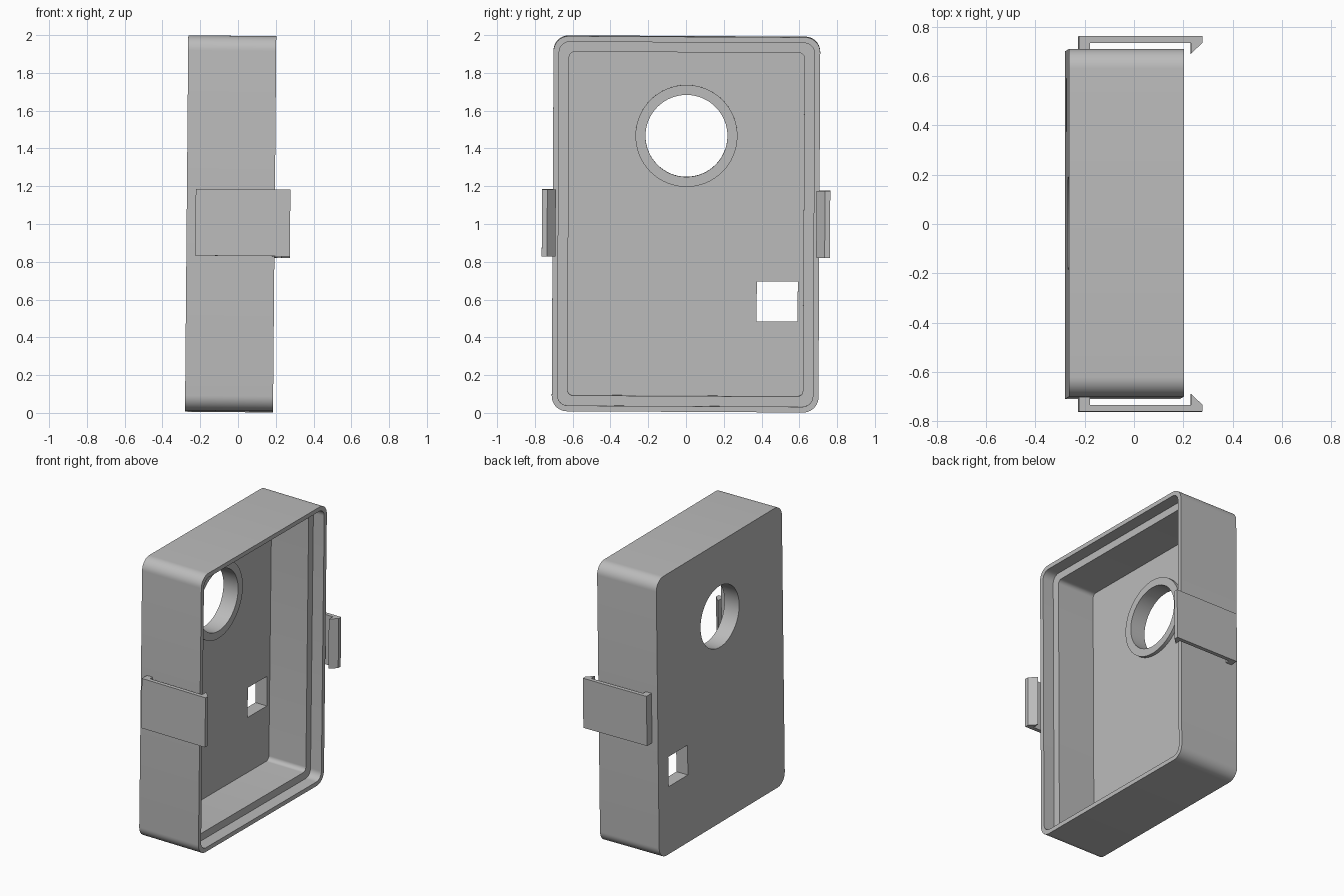
import bpy, bmesh, math
from mathutils import Matrix

if "Cube" in bpy.data.objects:
    bpy.data.objects.remove(bpy.data.objects["Cube"])

grey = bpy.data.materials.new("plain grey")
grey.use_nodes = True
grey.diffuse_color = (0.5, 0.5, 0.5, 1)
grey.node_tree.nodes["Principled BSDF"].inputs["Base Color"].default_value = (0.5, 0.5, 0.5, 1)

# The whole assembly leans very slightly
TILT = (Matrix.Translation((0, 0, 1)) @ Matrix.Rotation(math.radians(0.5), 4, 'Y')
        @ Matrix.Rotation(math.radians(-0.3), 4, 'X') @ Matrix.Translation((0, 0, -1)))

BACK, FRONT = -0.272, 0.194
FLOOR = BACK + 0.09
HOLE_Z, HOLE_R = 1.465, 0.217


def finish(bm, name):
    bmesh.ops.recalc_face_normals(bm, faces=bm.faces)
    mesh = bpy.data.meshes.new(name)
    bm.to_mesh(mesh)
    bm.free()
    obj = bpy.data.objects.new(name, mesh)
    bpy.context.collection.objects.link(obj)
    mesh.materials.append(grey)
    return obj


def rounded_loop(bm, x, inset, radius, segments=10):
    """Rounded rectangle in the YZ plane, inset from the case outline."""
    hw, hh = 0.706 - inset - radius, 0.993 - inset - radius
    verts = []
    for i, (sy, sz) in enumerate([(1, 1), (-1, 1), (-1, -1), (1, -1)]):
        for s in range(segments + 1):
            a = math.pi / 2 * (i + s / segments)
            verts.append(bm.verts.new((x, sy * hw + radius * math.cos(a),
                                       1 + sz * hh + radius * math.sin(a))))
    return verts


def circle_loop(bm, x, radius, count=64):
    return [bm.verts.new((x, radius * math.cos(2 * math.pi * i / count),
                          HOLE_Z + radius * math.sin(2 * math.pi * i / count)))
            for i in range(count)]


def skin(bm, loops, closed=False):
    """Bridge consecutive loops; cap the ends unless the chain is closed."""
    pairs = list(zip(loops, loops[1:]))
    if closed:
        pairs.append((loops[-1], loops[0]))
    else:
        bm.faces.new(loops[0])
        bm.faces.new(loops[-1])
    for a, b in pairs:
        for i in range(len(a)):
            j = (i + 1) % len(a)
            bm.faces.new((a[i], a[j], b[j], b[i]))


# Open case with a thin rim and a stepped inner wall
bm = bmesh.new()
skin(bm, [rounded_loop(bm, BACK, 0, 0.08), rounded_loop(bm, FRONT, 0, 0.08),
          rounded_loop(bm, FRONT, 0.03, 0.055), rounded_loop(bm, FRONT - 0.085, 0.03, 0.055),
          rounded_loop(bm, FRONT - 0.085, 0.083, 0.03), rounded_loop(bm, FLOOR, 0.083, 0.03)])
case = finish(bm, "case")

# Round and square openings in the back panel
bm = bmesh.new()
skin(bm, [circle_loop(bm, BACK - 0.1, HOLE_R), circle_loop(bm, FLOOR + 0.1, HOLE_R)])
round_cutter = finish(bm, "round_cutter")
bm = bmesh.new()
bmesh.ops.create_cube(bm, size=1, matrix=Matrix.Translation((FLOOR, 0.485, 0.59))
                      @ Matrix.Diagonal((0.4, 0.217, 0.212, 1)))
square_cutter = finish(bm, "square_cutter")

cutters = [round_cutter, square_cutter]
for cutter in cutters:
    cutter.hide_render = True
    mod = case.modifiers.new(cutter.name, 'BOOLEAN')
    mod.operation, mod.solver, mod.object = 'DIFFERENCE', 'EXACT', cutter
bpy.context.view_layer.update()
cut_mesh = bpy.data.meshes.new_from_object(
    case.evaluated_get(bpy.context.evaluated_depsgraph_get()))
case.modifiers.clear()
case.data = cut_mesh
for cutter in cutters:
    bpy.data.objects.remove(cutter)

# Raised ring around the round opening
bm = bmesh.new()
top = FLOOR + 0.025
skin(bm, [circle_loop(bm, FLOOR, HOLE_R), circle_loop(bm, top, HOLE_R),
          circle_loop(bm, top, 0.27), circle_loop(bm, FLOOR, 0.27)], closed=True)
ring = finish(bm, "hole_ring")


# Side clips: foot, long arm and angled hook
def clip(name, side):
    profile = [(-0.225, 0.705), (-0.225, 0.763), (0.276, 0.763), (0.276, 0.735),
               (0.23, 0.69), (0.23, 0.735), (-0.18, 0.735), (-0.18, 0.705)]
    bm = bmesh.new()
    skin(bm, [[bm.verts.new((x, side * y, z)) for x, y in profile] for z in (0.827, 1.18)])
    return finish(bm, name)


parts = [case, ring, clip("left_clip", 1), clip("right_clip", -1)]
for obj in parts:
    obj.data.transform(TILT)
    bpy.ops.object.select_all(action='DESELECT')
    obj.select_set(True)
    bpy.context.view_layer.objects.active = obj
    bpy.ops.object.shade_smooth_by_angle(angle=math.radians(30))
